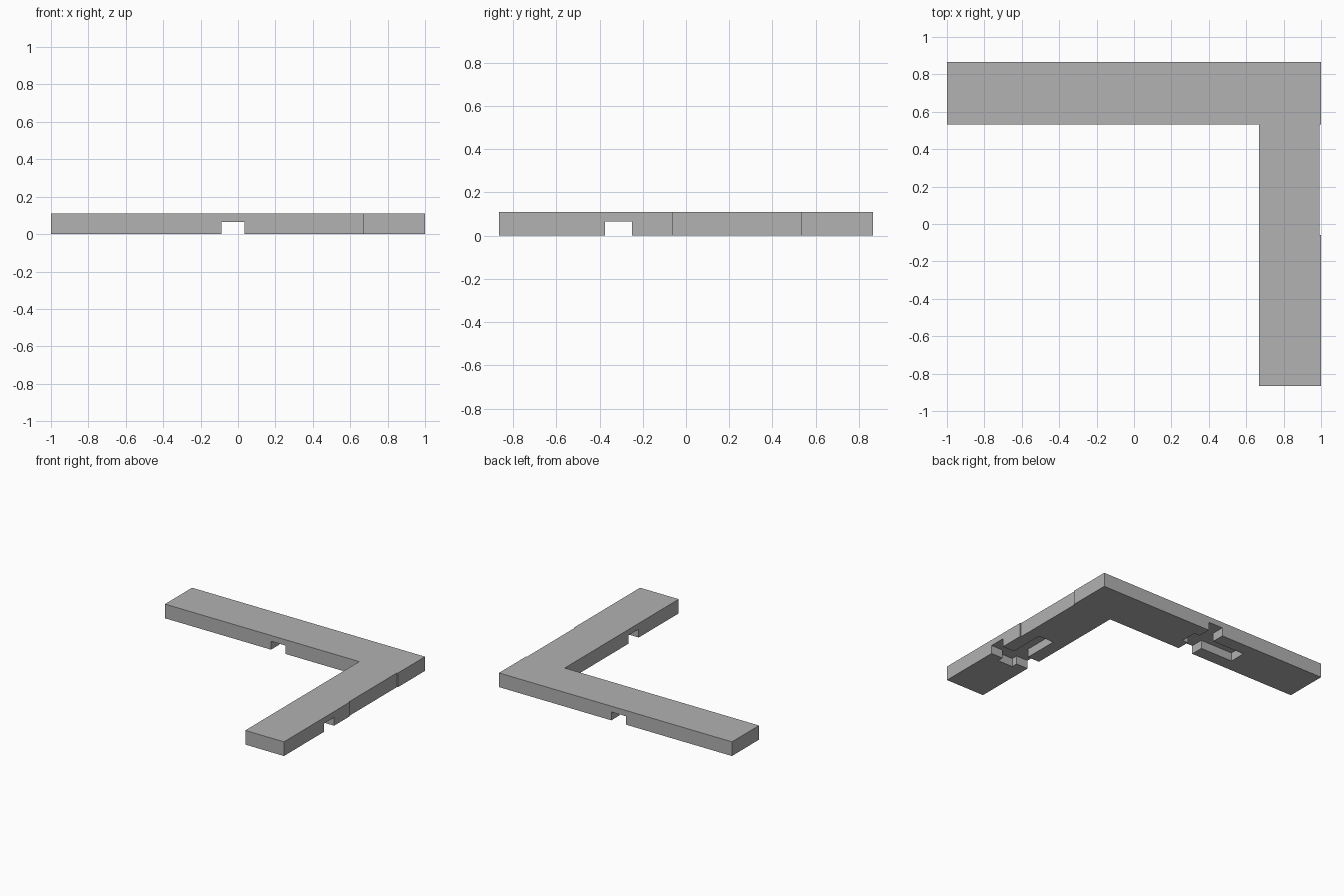
import bpy
import bmesh
from mathutils import Matrix, Vector

HEIGHT = 0.11
CUT_DEPTH = 0.065
BAR_HALF = 0.166

cube = bpy.data.objects.get("Cube")
if cube:
    bpy.data.objects.remove(cube, do_unlink=True)

grey = bpy.data.materials.new("plain_grey")
grey.use_nodes = True
colour = (0.445, 0.445, 0.445, 1)
grey.diffuse_color = colour
grey.node_tree.nodes["Principled BSDF"].inputs["Base Color"].default_value = colour


def prism(name, outline, bottom, top):
    """Extrude a plan outline between two heights."""
    bm = bmesh.new()
    face = bm.faces.new([bm.verts.new((x, y, bottom)) for x, y in outline])
    result = bmesh.ops.extrude_face_region(bm, geom=[face])
    verts = [v for v in result["geom"] if isinstance(v, bmesh.types.BMVert)]
    bmesh.ops.translate(bm, verts=verts, vec=(0, 0, top - bottom))
    bmesh.ops.recalc_face_normals(bm, faces=bm.faces)
    mesh = bpy.data.meshes.new(name)
    bm.to_mesh(mesh)
    bm.free()
    obj = bpy.data.objects.new(name, mesh)
    bpy.context.collection.objects.link(obj)
    return obj


# L-shaped frame with a shallow relief along its outer side
frame = prism("corner_frame", [
    (-1, 0.865), (-1, 0.533), (0.668, 0.533), (0.668, -0.865),
    (1, -0.865), (1, -0.06), (0.993, -0.06), (0.993, 0.533),
    (1, 0.533), (1, 0.865)], 0, HEIGHT)
frame.data.materials.append(grey)

# Underside recess: a channel across the bar joined to a lengthwise slot
channel, slot, reach = 0.0625, 0.065, BAR_HALF + 0.05
front, back = 0.34, -0.11
recess = [
    (channel, slot), (channel, reach), (-channel, reach), (-channel, slot),
    (back, slot), (back, -slot), (-channel, -slot), (-channel, -reach),
    (channel, -reach), (channel, -slot), (front, -slot), (front, slot)]

# (centre of channel, direction of the long slot end) for each bar
placements = [
    (Vector((-0.027, 0.699)), Vector((-1, 0))),
    (Vector((0.834, -0.312)), Vector((0, 1)))]

for centre, along in placements:
    across = Vector((-along.y, along.x))
    plan = [centre + along * a + across * b for a, b in recess]
    cutter = prism("recess_cutter", plan, -0.05, CUT_DEPTH)
    cutter.hide_render = True
    mod = frame.modifiers.new("recess", 'BOOLEAN')
    mod.operation = 'DIFFERENCE'
    mod.solver = 'EXACT'
    mod.object = cutter
    bpy.context.view_layer.objects.active = frame
    bpy.ops.object.modifier_apply(modifier=mod.name)
    bpy.data.objects.remove(cutter, do_unlink=True)
